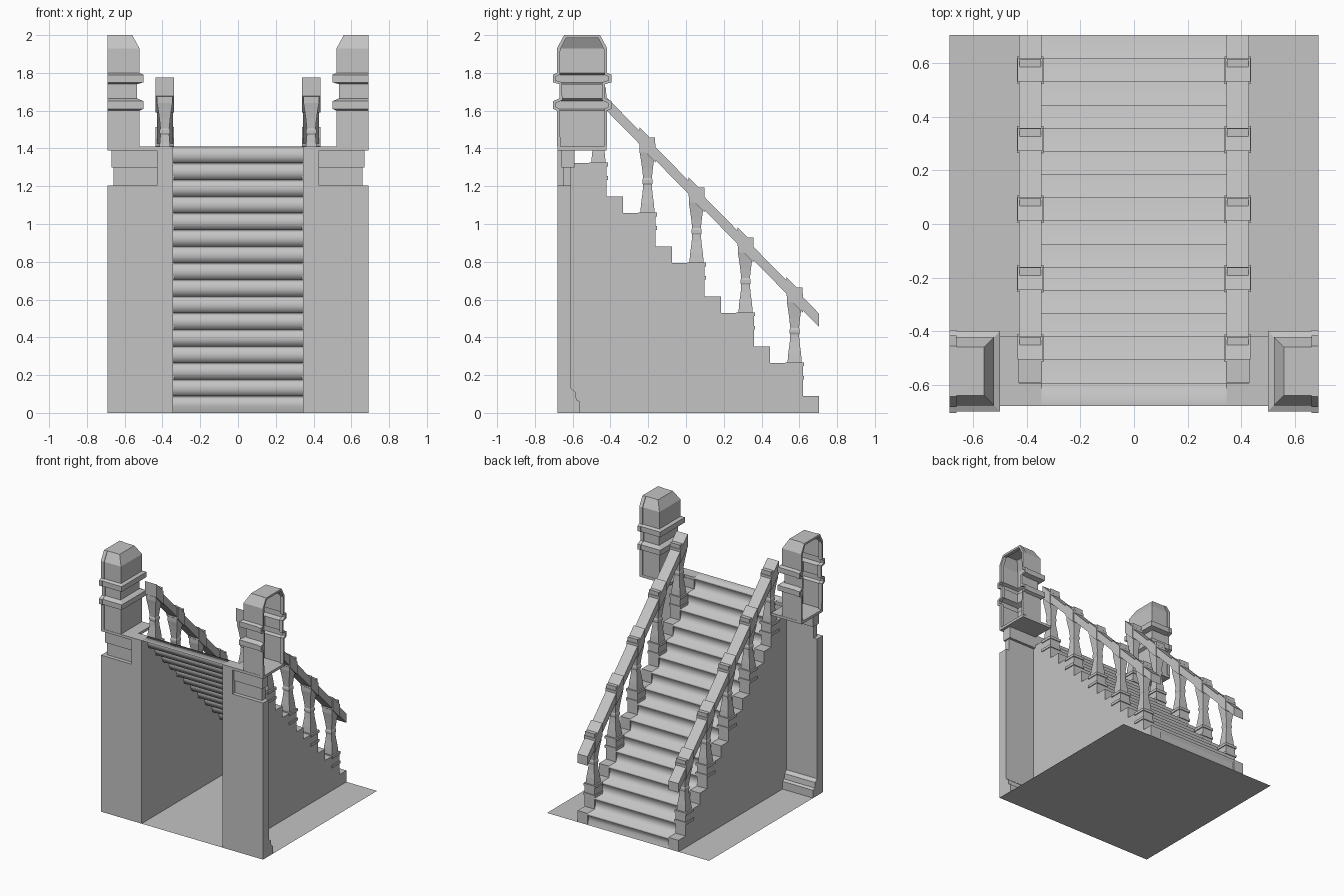
import bpy, bmesh

if "Cube" in bpy.data.objects:
    bpy.data.objects.remove(bpy.data.objects["Cube"], do_unlink=True)

stone = bpy.data.materials.new("grey stone")
stone.use_nodes = True
grey = (0.55, 0.55, 0.55, 1)
stone.diffuse_color = grey
stone.node_tree.nodes["Principled BSDF"].inputs["Base Color"].default_value = grey

STEPS = 16
BACK = 0.705
RUN = 1.385 / STEPS
RISE = 1.41 / STEPS
FRONT = BACK - STEPS * RUN
SIDE = 0.69
INNER, OUTER = 0.345, 0.43
MID = (INNER + OUTER) / 2


def finish(name, bm, mirror=True, thickness=0, smooth=False):
    """Turn a bmesh into an object with the shared material."""
    bmesh.ops.recalc_face_normals(bm, faces=bm.faces)
    for face in bm.faces:
        face.smooth = smooth
    mesh = bpy.data.meshes.new(name)
    bm.to_mesh(mesh)
    bm.free()
    mesh.materials.append(stone)
    obj = bpy.data.objects.new(name, mesh)
    bpy.context.collection.objects.link(obj)
    if thickness:
        solid = obj.modifiers.new("thickness", "SOLIDIFY")
        solid.thickness = thickness
    if mirror:
        obj.modifiers.new("mirror", "MIRROR")
    return obj


def add_prism(bm, profile, x0, x1, closed=True):
    """Sweep a (y, z) profile along x, as a solid or as an open sheet."""
    a = [bm.verts.new((x0, y, z)) for y, z in profile]
    b = [bm.verts.new((x1, y, z)) for y, z in profile]
    n = len(profile)
    for i in range(n if closed else n - 1):
        j = (i + 1) % n
        bm.faces.new((a[i], a[j], b[j], b[i]))
    if closed:
        bm.faces.new(a)
        bm.faces.new(b)


def add_box(bm, x0, x1, y0, y1, z0, z1):
    add_prism(bm, [(y0, z0), (y1, z0), (y1, z1), (y0, z1)], x0, x1)


def add_square_lathe(bm, x, y, z, profile):
    """Stack square rings of (height, half width)."""
    rings = []
    for h, r in profile:
        rings.append([bm.verts.new((x + r * sx, y + r * sy, z + h))
                      for sx, sy in ((-1, -1), (1, -1), (1, 1), (-1, 1))])
    for low, high in zip(rings, rings[1:]):
        for i in range(4):
            j = (i + 1) % 4
            bm.faces.new((low[i], low[j], high[j], high[i]))
    bm.faces.new(rings[0])
    bm.faces.new(rings[-1])


# Ground sheet
bm = bmesh.new()
bm.faces.new([bm.verts.new(p) for p in ((-SIDE, FRONT, 0), (SIDE, FRONT, 0),
                                        (SIDE, BACK, 0), (-SIDE, BACK, 0))])
finish("ground_slab", bm, mirror=False)

# Flight of steps: an open sheet with softly hollowed risers
path = [(BACK, 0)]
for k in range(STEPS):
    y, z = BACK - k * RUN, k * RISE
    path += [(y - 0.012, z + 0.4 * RISE), (y - 0.01, z + 0.75 * RISE),
             (y, z + 0.85 * RISE), (y, z + RISE), (y - RUN, z + RISE)]
bm = bmesh.new()
add_prism(bm, path, -INNER, INNER, closed=False)
finish("stair_flight", bm, mirror=False, smooth=True)

# Stepped side walls, with raised pads under the balusters
path = [(BACK, 0)]
for k in range(1, STEPS + 1):
    top = RISE * (k + 1 if k % 3 == 2 else k)
    path += [(BACK - (k - 1) * RUN, top), (BACK - k * RUN, top)]
path.append((FRONT, 0))
bm = bmesh.new()
add_prism(bm, path, INNER, OUTER)
finish("side_wall", bm)

# Balusters on every third step
body = [(0, 0.038), (0.05, 0.034), (0.11, 0.026), (0.15, 0.023),
        (0.16, 0.027), (0.175, 0.027), (0.185, 0.023), (0.24, 0.029),
        (0.29, 0.036), (0.32, 0.041), (0.40, 0.041)]
SLOPE = RISE / RUN
for number, k in enumerate(range(2, STEPS, 3)):
    y = BACK - (k - 0.5) * RUN
    z = RISE * (k + 1)
    bm = bmesh.new()
    add_square_lathe(bm, MID, y, z, body)
    for low in (z - RISE, z - 0.017):
        add_box(bm, MID - 0.049, MID + 0.049, y - 0.05, y + 0.05, low, low + 0.02)
    finish("baluster_%d" % (number + 1), bm)
    # Sloped block clasping the rail
    bm = bmesh.new()
    h, drop = 0.043, 0.043 * SLOPE
    mid = z + 0.455 - drop
    add_prism(bm, [(y - h, mid + drop), (y + h, mid - drop),
                   (y + h, mid - drop - 0.1), (y - h, mid + drop - 0.1)],
              MID - 0.048, MID + 0.048)
    finish("rail_block_%d" % (number + 1), bm)

# Sloped handrail
end = -0.46
lift = (BACK - end) * SLOPE
bm = bmesh.new()
add_prism(bm, [(BACK, 0.455), (BACK, 0.525), (end, 0.525 + lift),
               (end, 0.455 + lift)], INNER, OUTER)
finish("handrail", bm)

# Front piers with plinth, corbels and top slab
bm = bmesh.new()
add_box(bm, INNER, SIDE, FRONT, -0.61, 0, 1.205)
add_box(bm, INNER, 0.66, -0.65, -0.61, 1.205, 1.3)
add_box(bm, INNER, 0.67, -0.66, -0.59, 1.3, 1.39)
add_box(bm, OUTER, SIDE, FRONT, -0.42, 1.39, 1.41)
finish("front_pier", bm)
bm = bmesh.new()
add_prism(bm, [(-0.61, 0), (-0.56, 0), (-0.56, 0.06), (-0.58, 0.07),
               (-0.585, 0.11), (-0.61, 0.13)], OUTER, SIDE)
finish("pier_plinth", bm)

# Posts: hollow shells, open on the outer side, as (height, inset) rings
rings = [(1.41, 0.022), (1.60, 0.022), (1.61, 0), (1.65, 0), (1.665, 0.035),
         (1.74, 0.035), (1.75, 0), (1.79, 0), (1.80, 0.022), (1.93, 0.022),
         (2.0, 0.06)]
PY, HALF = -0.55, 0.15
bm = bmesh.new()
loops = []
for z, d in rings:
    y0, y1 = PY - HALF + d, PY + HALF - d
    loops.append([bm.verts.new((x, y, z)) for x, y in
                  ((SIDE, y0), (0.5 + d, y0), (0.5 + d, y1), (SIDE, y1))])
for low, high in zip(loops, loops[1:]):
    for i in range(3):
        bm.faces.new((low[i], low[i + 1], high[i + 1], high[i]))
bm.faces.new(loops[-1])
finish("post", bm)

# Raised rim around the open side of each post
grow = 0.005
arch = [(PY - HALF + d - grow, z) for z, d in rings]
arch += [(PY + HALF - d + grow, z) for z, d in reversed(rings)]
bm = bmesh.new()
add_prism(bm, arch, 0.663, SIDE, closed=False)
finish("post_rim", bm, thickness=0.018)
